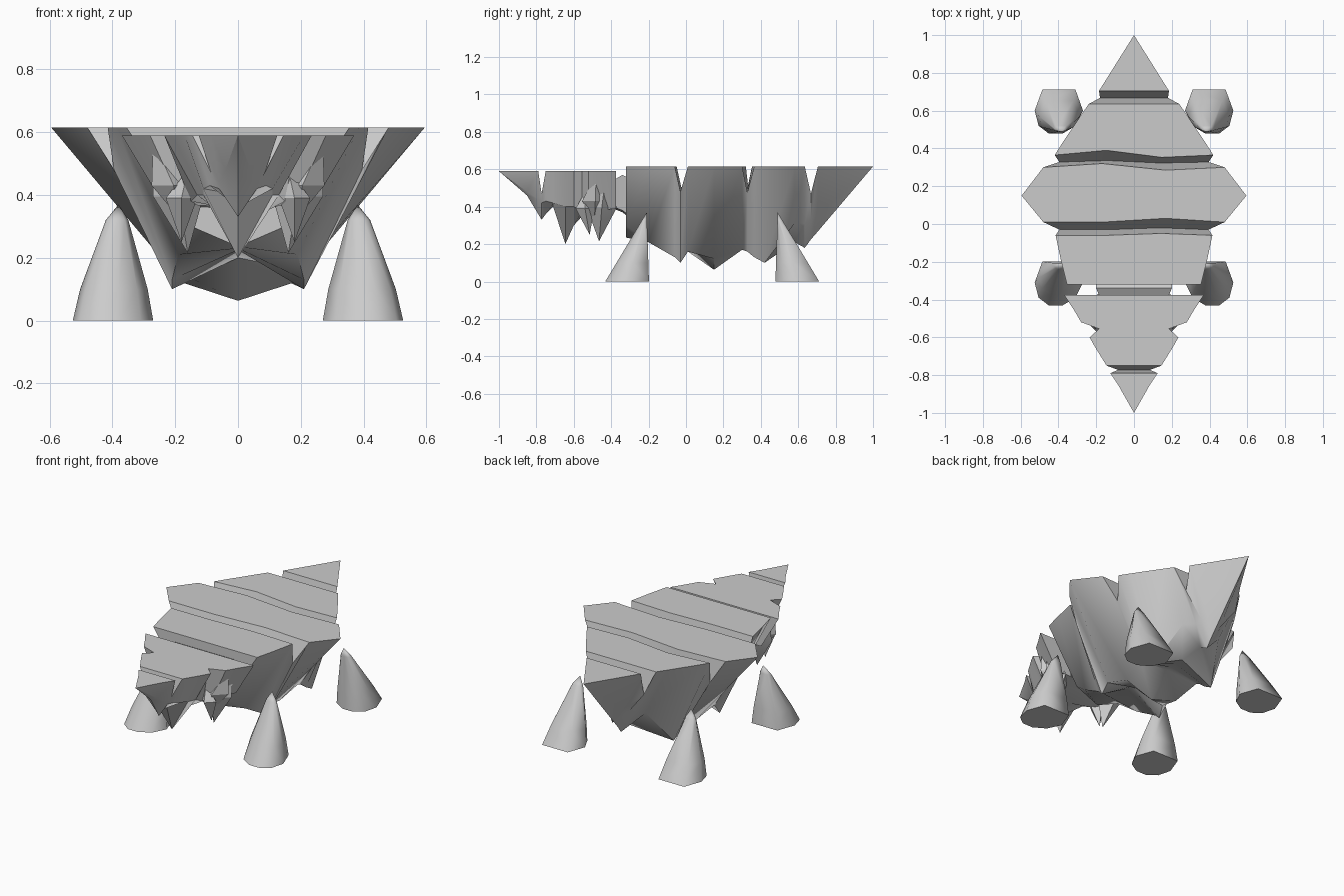
import bpy
import bmesh

default_cube = bpy.data.objects.get("Cube")
if default_cube:
    bpy.data.objects.remove(default_cube, do_unlink=True)

# One plain grey material
stone = bpy.data.materials.new("stone_grey")
stone.use_nodes = True
GREY = (0.6, 0.6, 0.6, 1.0)
stone.diffuse_color = GREY
stone.node_tree.nodes["Principled BSDF"].inputs["Base Color"].default_value = GREY


def loft(name, rings, smooth_angle):
    """Skin a closed surface over rings of equal point count."""
    bm = bmesh.new()
    loops = [[bm.verts.new(point) for point in ring] for ring in rings]
    count = len(loops[0])
    for lower, upper in zip(loops, loops[1:]):
        for i in range(count):
            j = (i + 1) % count
            bm.faces.new((lower[i], lower[j], upper[j], upper[i]))
    bm.faces.new(loops[0])
    bm.faces.new(loops[-1])
    bmesh.ops.remove_doubles(bm, verts=bm.verts, dist=0.0005)
    bmesh.ops.recalc_face_normals(bm, faces=bm.faces)
    mesh = bpy.data.meshes.new(name)
    bm.to_mesh(mesh)
    bm.free()
    mesh.materials.append(stone)
    obj = bpy.data.objects.new(name, mesh)
    bpy.context.collection.objects.link(obj)
    bpy.ops.object.select_all(action='DESELECT')
    obj.select_set(True)
    bpy.context.view_layer.objects.active = obj
    bpy.ops.object.shade_smooth_by_angle(angle=smooth_angle)


def section(y, top, width, lobe_x, lobe_z, keel_z, wave_left=0, wave_right=0):
    """Flat-topped slice with two hanging lobes and a central keel."""
    inner = width * 0.35
    return [(width, y, top), (inner, y + wave_left, top),
            (-inner, y + wave_right, top), (-width, y, top),
            (-lobe_x, y, lobe_z), (0, y, keel_z), (lobe_x, y, lobe_z)]


# Body: flat deck cut by three wavy grooves, spiky underside
DECK = 0.615
body = [
    section(-0.32, DECK, 0.355, 0.15, 0.3, 0.235),
    section(-0.2, DECK, 0.385, 0.19, 0.21, 0.23),
    section(-0.06, DECK, 0.415, 0.21, 0.13, 0.225, 0.01),
    section(-0.03, 0.48, 0.395, 0.21, 0.1, 0.225, 0.01),
    section(0.01, DECK, 0.48, 0.2, 0.16, 0.2, 0.02),
    section(0.15, DECK, 0.595, 0.18, 0.122, 0.063),
    section(0.3, DECK, 0.48, 0.2, 0.17, 0.185, -0.015, 0.02),
    section(0.328, 0.475, 0.395, 0.2, 0.16, 0.19, -0.005, 0.008),
    section(0.365, DECK, 0.42, 0.21, 0.13, 0.2, -0.012, 0.025),
    section(0.42, DECK, 0.385, 0.21, 0.1, 0.2),
    section(0.58, DECK, 0.278, 0.13, 0.31, 0.21),
    section(0.635, DECK, 0.24, 0.08, 0.31, 0.18),
    section(0.668, 0.47, 0.18, 0.07, 0.33, 0.225),
    section(0.705, DECK, 0.185, 0.06, 0.36, 0.268),
    section(1.0, DECK, 0, 0, DECK, DECK),
]
loft("body", body, 0.9)

# Head: flat crown, beak groove, side notches and a hanging chin
CROWN = 0.59
head = [
    section(-1.0, CROWN, 0, 0, CROWN, CROWN),
    section(-0.85, CROWN, 0.085, 0.04, 0.48, 0.46),
    section(-0.79, CROWN, 0.125, 0.06, 0.44, 0.36),
    section(-0.772, 0.47, 0.085, 0.06, 0.42, 0.33),
    section(-0.75, CROWN, 0.145, 0.09, 0.43, 0.36),
    section(-0.71, CROWN, 0.17, 0.11, 0.42, 0.4),
    section(-0.645, CROWN, 0.21, 0.11, 0.4, 0.2),
    section(-0.6, CROWN, 0.235, 0.13, 0.4, 0.3),
    section(-0.555, CROWN, 0.185, 0.15, 0.38, 0.35),
    section(-0.52, CROWN, 0.28, 0.18, 0.37, 0.36),
    section(-0.46, CROWN, 0.315, 0.21, 0.38, 0.38),
    section(-0.375, CROWN, 0.37, 0.25, 0.39, 0.39),
]
loft("head", head, 0.5)

# Neck joining head and body
neck = [section(-0.39, 0.54, 0.18, 0.14, 0.4, 0.39),
        section(-0.34, 0.57, 0.2, 0.16, 0.38, 0.37),
        section(-0.3, 0.55, 0.2, 0.16, 0.35, 0.34)]
loft("neck", neck, 0.6)


def spike(name, base, half, tip, crest):
    """Four-sided spike from a diamond waist to a lower tip and upper crest."""
    x, y, z = base
    waist = [(x + half, y, z), (x, y + half, z), (x - half, y, z), (x, y - half, z)]
    loft(name, [[tip] * 4, waist, [crest] * 4], 0.4)


# Cheek crystals and fangs on both sides
for side, label in ((1, "left"), (-1, "right")):
    spike("cheek_" + label, (side * 0.205, -0.485, 0.43), 0.07,
          (side * 0.19, -0.49, 0.33), (side * 0.27, -0.48, 0.575))
    spike("long_fang_" + label, (side * 0.19, -0.45, 0.395), 0.08,
          (side * 0.16, -0.465, 0.215), (side * 0.27, -0.43, 0.56))
    spike("short_fang_" + label, (side * 0.18, -0.54, 0.39), 0.05,
          (side * 0.18, -0.515, 0.25), (side * 0.16, -0.54, 0.48))

# Legs: leaning cones with a base that is flat behind and round in front
FOOT = [(-0.09, 0.112), (0.085, 0.112), (0.126, 0), (0.105, -0.08),
        (0.05, -0.122), (-0.02, -0.122), (-0.09, -0.08), (-0.13, 0)]
LEG_TOP = 0.37
BULGE = ((0, 1), (0.1, 0.84), (0.32, 0.28), (LEG_TOP, 0))


def leg(name, side, centre_y, tip_y):
    rings = []
    for z, spread in BULGE:
        depth = 1 - z / LEG_TOP
        rings.append([(side * (0.38 + (fx + 0.02) * spread),
                       centre_y + tip_y + (fy - tip_y) * depth, z)
                      for fx, fy in FOOT])
    loft(name, rings, 1.25)


for side, label in ((1, "left"), (-1, "right")):
    leg("front_leg_" + label, side, -0.31, 0.1)
    leg("rear_leg_" + label, side, 0.6, -0.11)
